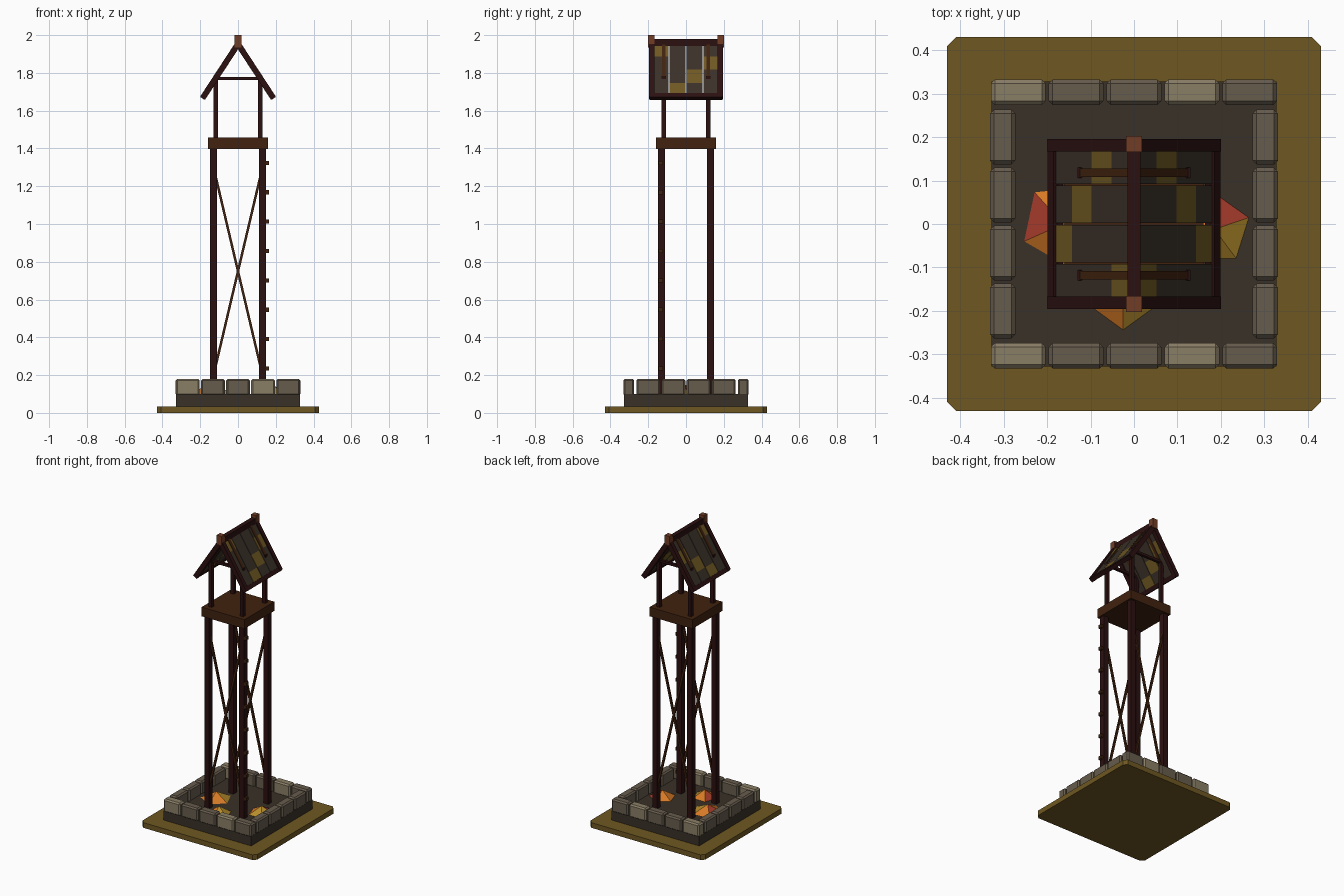
import bpy, bmesh, math
from mathutils import Vector, Matrix

if "Cube" in bpy.data.objects:
    bpy.data.objects.remove(bpy.data.objects["Cube"])


def lin(h):
    c = [int(h[i:i + 2], 16) / 255 for i in (0, 2, 4)]
    return [v / 12.92 if v <= 0.04045 else ((v + 0.055) / 1.055) ** 2.4 for v in c] + [1]


PALETTE = {"mustard": "6E5822", "dark_slate": "3A3128", "stone": "675C4D", "pale_stone": "8A7E66",
           "dark_timber": "2B1010", "brown_timber": "41220F", "rust_wood": "713D26",
           "orange": "D67A26", "red": "A33A2A", "yellow": "B88E2C"}
MATS = {}
for name, h in PALETTE.items():
    MATS[name] = bpy.data.materials.new(name)
    MATS[name].diffuse_color = lin(h)


class Part:
    """Collects boxes and beams into one named object."""
    def __init__(self, name, *mats):
        self.name, self.mats, self.bm = name, mats, bmesh.new()

    def add(self, matrix, mat=0):
        verts = bmesh.ops.create_cube(self.bm, size=1, matrix=matrix)["verts"]
        for f in {f for v in verts for f in v.link_faces}:
            f.material_index = mat

    def box(self, x0, x1, y0, y1, z0, z1, mat=0):
        c = Vector((x0 + x1, y0 + y1, z0 + z1)) / 2
        self.add(Matrix.Translation(c) @ Matrix.Diagonal((x1 - x0, y1 - y0, z1 - z0, 1)), mat)

    def beam(self, p, q, thick, wide_y, mat=0):
        """Beam from p to q lying in an x-z plane."""
        p, q = Vector(p), Vector(q)
        d = (q - p).normalized()
        side = Vector((0, 1, 0))
        rot = Matrix((side.cross(d), side, d)).transposed().to_4x4()
        self.add(Matrix.Translation((p + q) / 2) @ rot
                 @ Matrix.Diagonal((thick, wide_y, (q - p).length, 1)), mat)

    def done(self, bevel=0):
        me = bpy.data.meshes.new(self.name)
        bmesh.ops.recalc_face_normals(self.bm, faces=self.bm.faces)
        self.bm.to_mesh(me)
        self.bm.free()
        for m in self.mats:
            me.materials.append(MATS[m])
        ob = bpy.data.objects.new(self.name, me)
        bpy.context.collection.objects.link(ob)
        if bevel:
            mod = ob.modifiers.new("bevel", "BEVEL")
            mod.width, mod.segments = bevel, 1
        return ob


S = (-1, 1)

# ground plate with clipped corners
p = Part("ground_plate", "mustard")
p.box(-.43, .43, -.43, .43, 0, .035)
bmesh.ops.bevel(p.bm, geom=[e for e in p.bm.edges if abs(e.verts[0].co.z - e.verts[1].co.z) > .01],
                offset=.022, segments=1, affect="EDGES")
p.done()

# soil bed
p = Part("soil_bed", "dark_slate")
p.box(-.328, .328, -.328, .328, .035, .10)
p.done()

# ring of stones
p = Part("stone_ring", "stone", "pale_stone")
for s in S:
    for i in range(5):
        x = -.266 + i * .133
        p.box(x - .063, x + .063, s * .303 - .029, s * .303 + .029, .092, .18, int(i in (0, 3)))
    for i in range(4):
        y = -.2 + i * .1333
        p.box(s * .302 - .029, s * .302 + .029, y - .063, y + .063, .092, .18)
p.done(bevel=.009)

# leaf piles: low five-sided cones, one colour per face
piles = [(-.163, 0, .1, 132, (1, 0, 0, 2, 0)),
         (.185, -.012, .085, 18.6, (1, 0, 0, 2, 2)),
         (-.025, -.165, .08, 270, (2, 2, 0, 1, 0))]
p = Part("leaf_piles", "orange", "red", "yellow")
for cx, cy, r, a0, cols in piles:
    tip = p.bm.verts.new((cx, cy, .148))
    ring = [p.bm.verts.new((cx + r * math.cos(math.radians(a0 + 72 * k)),
                            cy + r * math.sin(math.radians(a0 + 72 * k)), .099)) for k in range(5)]
    for k in range(5):
        p.bm.faces.new((ring[k], ring[(k + 1) % 5], tip)).material_index = cols[k]
    p.bm.faces.new(ring[::-1])
p.done()

# tall legs and upper posts
p = Part("tower_legs", "dark_timber")
q = Part("roof_posts", "dark_timber")
for sx in S:
    for sy in S:
        p.box(sx * .13 - .018, sx * .13 + .018, sy * .13 - .018, sy * .13 + .018, .095, 1.4)
        q.box(sx * .118 - .012, sx * .118 + .012, sy * .118 - .012, sy * .118 + .012, 1.45, 1.783)
p.done()
q.done()

# crossed braces on front and back
p = Part("cross_braces", "brown_timber")
for sy in S:
    for sx in S:
        p.beam((-sx * .125, sy * .13 + sx * .003, 1.28), (sx * .125, sy * .13 + sx * .003, .22), .013, .012)
p.done()

# climbing pegs on the front right leg
p = Part("climbing_pegs", "brown_timber")
for i in range(8):
    z = .235 + i * .1555
    p.box(.14, .164, -.145, -.121, z - .011, z + .011)
p.done()

# lookout platform
p = Part("platform", "brown_timber")
p.box(-.16, .16, -.16, .16, 1.396, 1.458)
p.done()

# roof frame: barge rafters, eaves, ridge and tie bars
TOP, EAVE = Vector((0, 0, 1.953)), Vector((.183, 0, 1.673))


def slope(s, t, y):
    v = TOP.lerp(EAVE, t)
    return (s * v.x, y, v.z)


p = Part("roof_frame", "dark_timber")
q = Part("inner_rafters", "brown_timber")
for s in S:
    for sy in S:
        p.beam(slope(s, 0, sy * .181), slope(s, 1.02, sy * .181), .031, .028)
        q.beam(slope(s, 0, sy * .118), slope(s, .66, sy * .118), .022, .02)
    p.beam(slope(s, .95, 0), slope(s, 1.03, 0), .026, .38)
    p.box(-.12, .12, s * .118 - .009, s * .118 + .009, 1.762, 1.779)
p.box(-.015, .015, -.19, .19, 1.942, 1.98)
p.done()
q.done()

# ridge end blocks
p = Part("ridge_blocks", "rust_wood")
for s in S:
    p.box(-.018, .018, s * .184 - .018, s * .184 + .018, 1.935, 2.0)
p.done()

# roof shingles: four strips each side, one mustard shingle per strip
p = Part("roof_shingles", "dark_slate", "mustard")
for s in S:
    for i, gold in enumerate((0, 3, 2, 1)):
        for k in range(4):
            y = -.135 + i * .09
            p.beam(slope(s, k / 4, y), slope(s, (k + 1) / 4, y), .014, .086, int(k == gold))
p.done()

for m in bpy.data.materials:
    if m.users and not m.is_grease_pencil:
        m.use_nodes = True
        m.node_tree.nodes["Principled BSDF"].inputs["Base Color"].default_value = m.diffuse_color
